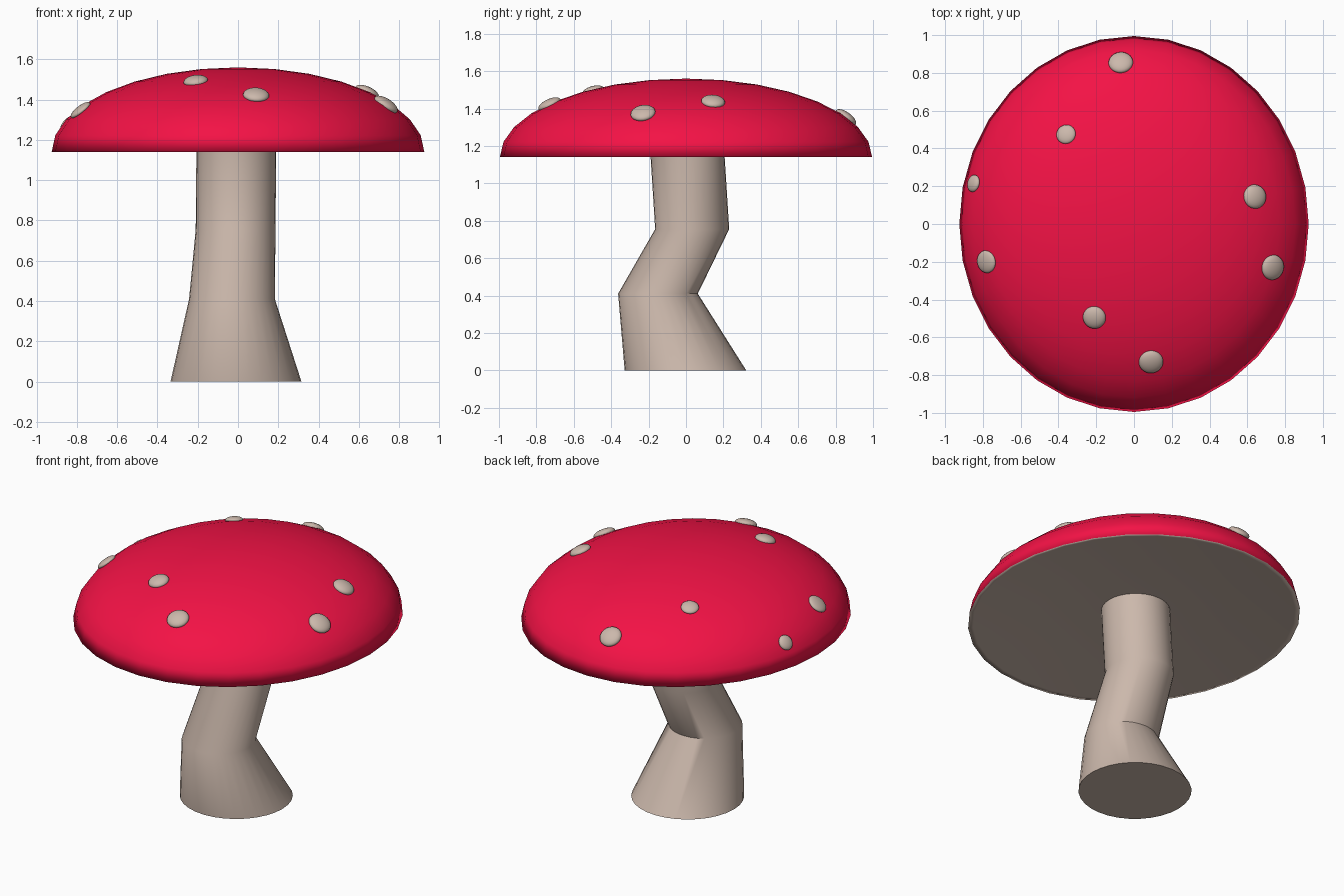
import bpy, bmesh, math
from mathutils import Vector, Matrix

if "Cube" in bpy.data.objects:
    bpy.data.objects.remove(bpy.data.objects["Cube"])

N = 32                      # sides of every round section
A, B, C = 0.925, 0.995, 0.42  # cap radii
RIM = 1.14                  # cap rim height


def material(name, rgb):
    m = bpy.data.materials.new(name)
    m.diffuse_color = (*rgb, 1)
    m.use_nodes = True
    m.node_tree.nodes["Principled BSDF"].inputs["Base Color"].default_value = m.diffuse_color
    return m


red = material("red", (0.9, 0.006, 0.06))
beige = material("beige", (0.6, 0.48, 0.41))


def finish(name, bm, mats):
    bmesh.ops.recalc_face_normals(bm, faces=bm.faces[:])
    me = bpy.data.meshes.new(name)
    bm.to_mesh(me)
    bm.free()
    for m in mats:
        me.materials.append(m)
    for p in me.polygons:
        p.use_smooth = True
    ob = bpy.data.objects.new(name, me)
    bpy.context.collection.objects.link(ob)
    return ob


def loft(rings, start, end):
    """Skin elliptical rings (cx, cy, rx, ry, z), closed to a point at each end."""
    bm = bmesh.new()
    loops = []
    for cx, cy, rx, ry, z in rings:
        loops.append([bm.verts.new((cx + rx * math.cos(2 * math.pi * i / N),
                                    cy + ry * math.sin(2 * math.pi * i / N), z))
                      for i in range(N)])
    for a, b in zip(loops, loops[1:]):
        for i in range(N):
            j = (i + 1) % N
            bm.faces.new((a[i], a[j], b[j], b[i]))
    for point, loop in ((start, loops[0]), (end, loops[-1])):
        v = bm.verts.new(point)
        for i in range(N):
            bm.faces.new((v, loop[i], loop[(i + 1) % N]))
    return bm


# Cap: half ellipsoid with a shallow dished underside
rings = [(0, 0, A * f, B * f, RIM + d) for f, d in ((0.25, 0.05), (0.6, 0.035), (0.97, 0.003))]
for k in range(8):
    t = math.pi / 16 * k
    rings.append((0, 0, A * math.cos(t), B * math.cos(t), RIM + C * math.sin(t)))
bm = loft(rings, (0, 0, RIM + 0.05), (0, 0, RIM + C))
bm.normal_update()
for f in bm.faces:
    c = f.calc_center_median()
    if c.z < RIM + 0.06 and (c.x / A) ** 2 + (c.y / B) ** 2 < 0.97:
        f.material_index = 1
finish("cap", bm, (red, beige))

# Crooked stem
stem_rings = [(-0.01, -0.003, 0.325, 0.325, 0),
              (-0.03, -0.15, 0.213, 0.213, 0.41),
              (-0.012, 0.033, 0.198, 0.198, 0.755),
              (-0.008, 0.005, 0.198, 0.198, 1.2)]
stem = finish("stem", loft(stem_rings, (-0.01, -0.003, 0), (-0.008, 0.005, 1.2)), (beige,))
bpy.context.view_layer.objects.active = stem
stem.select_set(True)
bpy.ops.object.shade_smooth_by_angle(angle=math.radians(50))

# Flattened spots lying on the dome: x, y, radius
spots = [(-0.07, 0.855, 0.065), (-0.36, 0.475, 0.052), (-0.85, 0.215, 0.046),
         (0.64, 0.145, 0.064), (-0.782, -0.2, 0.06), (0.735, -0.23, 0.067),
         (-0.21, -0.495, 0.061), (0.09, -0.73, 0.065)]
for n, (x, y, r) in enumerate(spots, 1):
    h = math.sqrt(1 - (x / A) ** 2 - (y / B) ** 2)
    normal = Vector((x / A ** 2, y / B ** 2, h / C)).normalized()
    depth = 0.028 if r > 0.06 else 0.02
    place = (Matrix.Translation((x, y, RIM + C * h))
             @ normal.to_track_quat('Z', 'Y').to_matrix().to_4x4()
             @ Matrix.Diagonal((r, r, depth, 1)))
    bm = bmesh.new()
    bmesh.ops.create_uvsphere(bm, u_segments=24, v_segments=12, radius=1, matrix=place)
    finish(f"spot_{n}", bm, (beige,))
